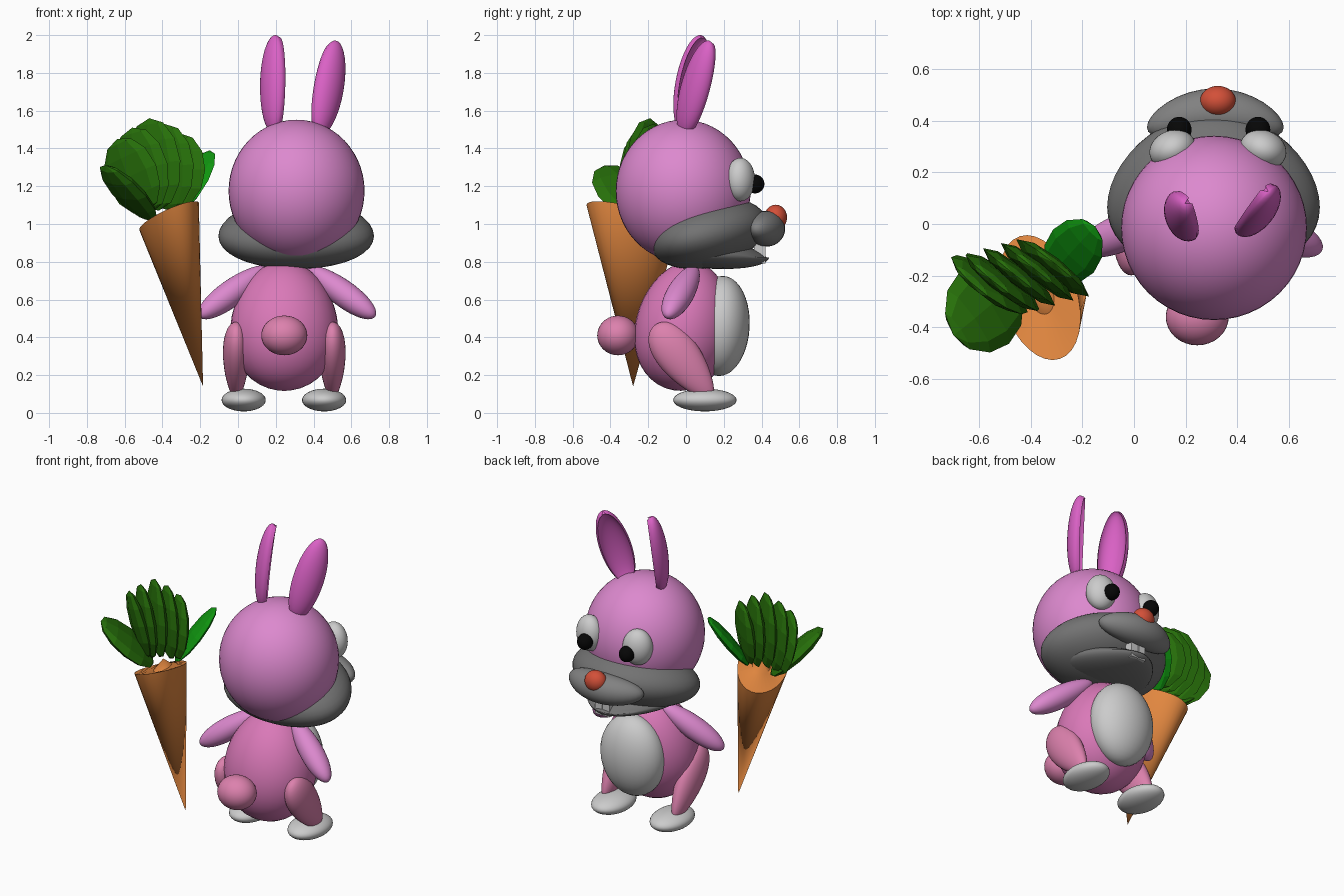
import bpy, bmesh, math
from mathutils import Vector, Matrix, Euler

if "Cube" in bpy.data.objects:
    bpy.data.objects.remove(bpy.data.objects["Cube"])

COLOURS = {
    "head_pink": (0.72, 0.25, 0.62, 1), "body_pink": (0.70, 0.19, 0.48, 1),
    "leg_pink": (0.72, 0.22, 0.42, 1), "ear_pink": (0.70, 0.12, 0.56, 1),
    "dark_grey": (0.17, 0.17, 0.17, 1), "moustache_grey": (0.22, 0.22, 0.22, 1),
    "black": (0.002, 0.002, 0.002, 1), "red": (0.65, 0.08, 0.04, 1),
    "orange": (0.75, 0.24, 0.05, 1), "green": (0.02, 0.16, 0.003, 1),
    "bright_green": (0.005, 0.30, 0.005, 1),
}


def finish(name, bm, colour, smooth=True):
    me = bpy.data.meshes.new(name)
    bmesh.ops.recalc_face_normals(bm, faces=bm.faces)
    for f in bm.faces:
        f.smooth = smooth
    bm.to_mesh(me)
    bm.free()
    ob = bpy.data.objects.new(name, me)
    bpy.context.collection.objects.link(ob)
    if colour:
        mat = bpy.data.materials.get(colour) or bpy.data.materials.new(colour)
        mat.diffuse_color = COLOURS[colour]
        mat.use_nodes = True
        mat.node_tree.nodes["Principled BSDF"].inputs["Base Color"].default_value = mat.diffuse_color
        me.materials.append(mat)
    return ob


def sharpen(ob, angle):
    bpy.ops.object.select_all(action="DESELECT")
    bpy.context.view_layer.objects.active = ob
    ob.select_set(True)
    bpy.ops.object.shade_smooth_by_angle(angle=math.radians(angle))


def blob(name, centre, radii, colour=None, rot=(0, 0, 0), frame=None,
         shape=None, seg=32, rings=20, smooth=True):
    """Ellipsoid; 'shape' edits each unit-sphere point before scaling."""
    bm = bmesh.new()
    bmesh.ops.create_uvsphere(bm, u_segments=seg, v_segments=rings, radius=1)
    turn = frame or Euler([math.radians(a) for a in rot]).to_matrix()
    for v in bm.verts:
        p = shape(v.co) if shape else v.co
        v.co = turn @ Vector([a * b for a, b in zip(p, radii)]) + Vector(centre)
    return finish(name, bm, colour, smooth)


def axis_frame(axis, side):
    """Columns: width, thickness, length."""
    z = Vector(axis).normalized()
    x = Vector(side)
    x = (x - x.dot(z) * z).normalized()
    return Matrix((x, z.cross(x), z)).transposed()


def spindle(name, base, tip, width, thick, side, colour, **kw):
    a, b = Vector(base), Vector(tip)
    return blob(name, (a + b) / 2, (width / 2, thick / 2, (b - a).length / 2),
                colour, frame=axis_frame(b - a, side), **kw)


def taper(k):
    return lambda p: Vector((p.x * (1 + k * p.z), p.y * (1 + k * p.z), p.z))


# Body, belly and tail
blob("body", (0.245, -0.01, 0.46), (0.285, 0.257, 0.345), "body_pink", (-10, 0, 0), shape=taper(-0.08))
blob("belly", (0.255, 0.185, 0.46), (0.215, 0.152, 0.265), None, (-3, 0, 0))
blob("tail", (0.245, -0.36, 0.41), (0.122, 0.11, 0.105), "leg_pink")

# Head
blob("head", (0.31, -0.015, 1.175), (0.36, 0.357, 0.377), "head_pink", seg=48, rings=28)

# Muzzle, narrowing jaw and curved moustache
blob("muzzle", (0.308, 0.12, 0.95), (0.412, 0.315, 0.178), "dark_grey", (14, 0, 0), seg=48,
     shape=lambda p: Vector((p.x, p.y - 0.18 * p.x ** 2, p.z)))
blob("jaw", (0.31, 0.14, 0.838), (0.29, 0.30, 0.075), "dark_grey", (-3, 0, 0), seg=48,
     shape=lambda p: Vector((p.x * (1 - 0.3 * p.y), p.y, p.z - 0.3 * max(p.y, 0) ** 2 * (p.z > 0))))
blob("moustache", (0.315, 0.425, 0.975), (0.265, 0.1, 0.095), "moustache_grey",
     shape=lambda p: Vector((p.x, p.y - 0.5 * p.x ** 2, p.z)))
blob("nose", (0.325, 0.475, 1.035), (0.07, 0.06, 0.067), "red")

# Teeth
for i, x in enumerate((0.29, 0.345)):
    bm = bmesh.new()
    bmesh.ops.create_cube(bm, size=1)
    for v in bm.verts:
        v.co = Vector((x + v.co.x * 0.05, 0.39 + v.co.y * 0.06, 0.85 + v.co.z * 0.12))
    finish(f"tooth_{i + 1}", bm, None, False)

# Eyes and pupils
for n, x, px, yaw in (("left", 0.15, 0.175, 20), ("right", 0.50, 0.48, -20)):
    blob(f"{n}_eye", (x, 0.288, 1.235), (0.092, 0.075, 0.115), None, (0, 0, yaw))
    blob(f"{n}_pupil", (px, 0.365, 1.212), (0.048, 0.05, 0.05), "black")


# Cupped ears: the front half of the sphere is folded back into a dish with a lip
def cup(p):
    if p.y < 1e-4:
        return p
    return Vector((p.x * 0.92, 0.4 - 0.9 * p.y, p.z * 0.96))


for n, base, tip, side in (("left", (0.19, -0.015, 1.48), (0.197, 0.08, 2.0), (0.5, -0.86, 0)),
                           ("right", (0.43, -0.015, 1.47), (0.52, 0.125, 1.97), (0.72, 0.69, 0))):
    ear = spindle(f"{n}_ear", base, tip, 0.19, 0.14, side, "ear_pink", shape=cup)
    sharpen(ear, 40)

# Arms, legs and feet
for n, s in (("left", -1), ("right", 1)):
    spindle(f"{n}_arm", (0.26 + s * 0.11, 0.05, 0.77), (0.26 + s * 0.465, -0.10, 0.51),
            0.145, 0.14, (0, 1, 0), "head_pink", shape=taper(0.1))
    lx = 0.245 + s * 0.255
    spindle(f"{n}_leg", (lx, 0.135, 0.08), (lx, -0.165, 0.465), 0.135, 0.22,
            (1, 0, 0), "leg_pink", shape=taper(0.28))
    blob(f"{n}_foot", (0.243 + s * 0.213, 0.10, 0.068), (0.117, 0.168, 0.06))

# Carrot root: oval rim slanted away, with a small crown
bm = bmesh.new()
rim, inner = [], []
major = math.radians(-72)
for i in range(32):
    t = math.tau * i / 32
    u, w = 0.25 * math.cos(t), 0.145 * math.sin(t)
    x = u * math.cos(major) - w * math.sin(major)
    y = u * math.sin(major) + w * math.cos(major)
    z = 1.04 + 0.35 * x - 0.18 * y
    rim.append(bm.verts.new((-0.365 + x, -0.285 + y, z)))
    inner.append(bm.verts.new((-0.365 + 0.35 * x, -0.265 + 0.35 * y, 1.035 + 0.12 * x)))
tip = bm.verts.new((-0.185, -0.28, 0.14))
crown = bm.verts.new((-0.37, -0.25, 1.085))
for i in range(32):
    j = (i + 1) % 32
    bm.faces.new((rim[i], rim[j], tip))
    bm.faces.new((rim[i], inner[i], inner[j], rim[j]))
    bm.faces.new((inner[i], crown, inner[j]))
sharpen(finish("carrot_root", bm, "orange"), 35)

# Carrot leaves: two splayed outer leaves and a row of upright ones
low = dict(seg=8, rings=6, smooth=False)
spindle("outer_leaf_left", (-0.46, -0.22, 1.02), (-0.70, -0.43, 1.31), 0.34, 0.09,
        (0.45, -0.89, 0), "green", **low)
spindle("outer_leaf_right", (-0.32, -0.20, 1.06), (-0.15, -0.01, 1.39), 0.23, 0.06,
        (0.65, -0.76, 0), "bright_green", **low)
UPRIGHT = [((-0.48, -0.25, 1.06), (-0.64, -0.22, 1.45)),
           ((-0.46, -0.24, 1.06), (-0.56, -0.21, 1.51)),
           ((-0.42, -0.22, 1.07), (-0.47, -0.19, 1.56)),
           ((-0.36, -0.20, 1.07), (-0.39, -0.17, 1.53)),
           ((-0.32, -0.19, 1.08), (-0.31, -0.15, 1.48))]
for i, (a, b) in enumerate(UPRIGHT):
    spindle(f"upright_leaf_{i + 1}", a, b, 0.36, 0.075, (0.78, -0.62, 0), "green", **low)
